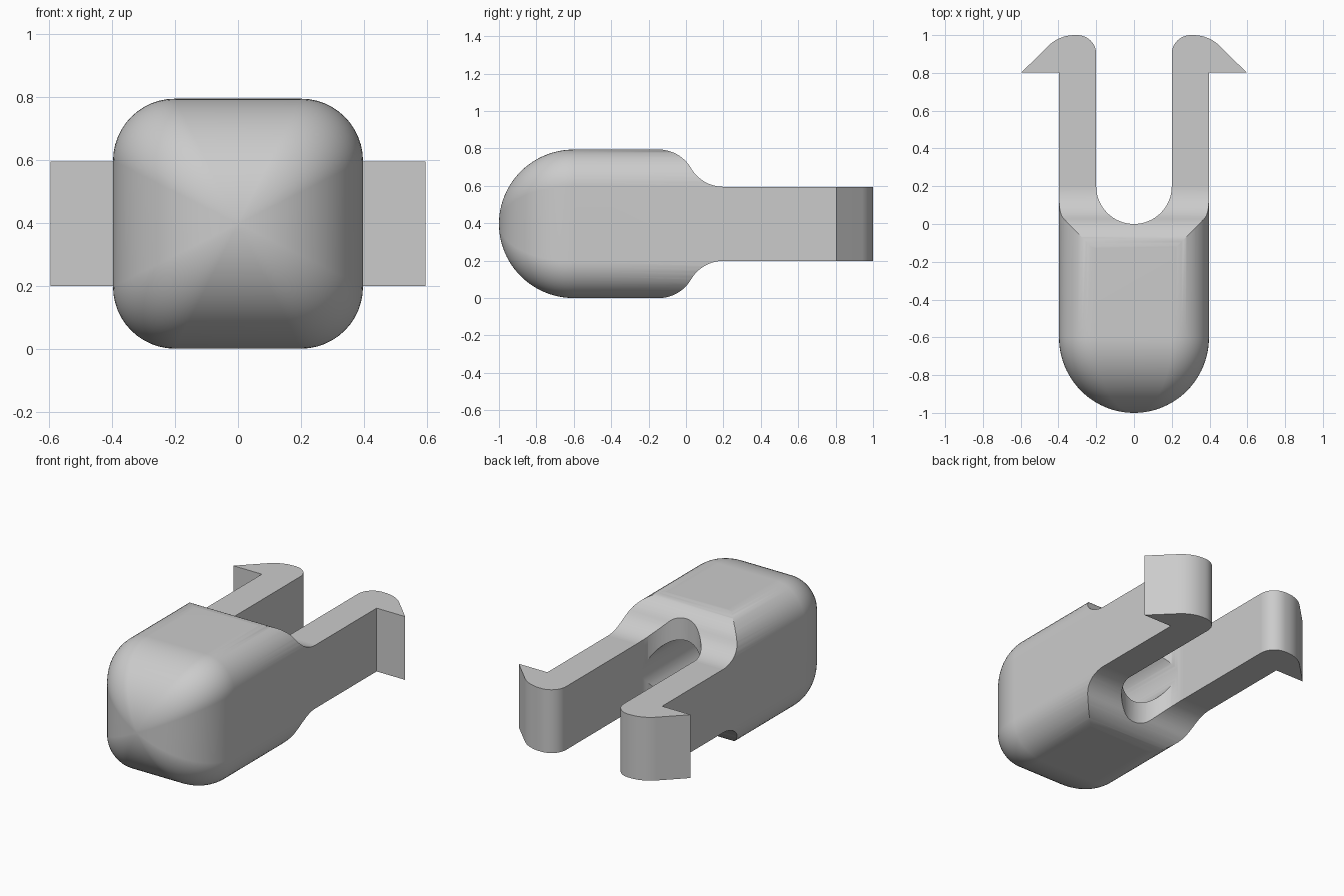
import bpy, bmesh
from math import sin, cos, pi, radians

if "Cube" in bpy.data.objects:
    bpy.data.objects.remove(bpy.data.objects["Cube"])

H = 0.397      # body half width and centre height
R = 0.197      # corner radius of the body section
Q = 0.198      # prong half height
ARC = 0.2      # shoulder, slot and bore radius
NOSE_Y = -0.6  # where the domed nose meets the straight body

grey = bpy.data.materials.new("light_grey")
grey.use_nodes = True
grey.diffuse_color = (0.6, 0.6, 0.6, 1)
grey.node_tree.nodes["Principled BSDF"].inputs["Base Color"].default_value = (0.6, 0.6, 0.6, 1)


def arc(cx, cy, r, start, end, steps):
    """Points on a circle arc, angles in degrees."""
    angles = [radians(start + (end - start) * i / steps) for i in range(steps + 1)]
    return [(cx + r * cos(a), cy + r * sin(a)) for a in angles]


def finish(name, bm):
    bmesh.ops.recalc_face_normals(bm, faces=bm.faces)
    mesh = bpy.data.meshes.new(name)
    bm.to_mesh(mesh)
    bm.free()
    mesh.materials.append(grey)
    obj = bpy.data.objects.new(name, mesh)
    bpy.context.collection.objects.link(obj)
    return obj


def extrude(name, points, place, lo, hi):
    """Solid from an outline; place(u, v, w) maps it into space."""
    bm = bmesh.new()
    low = [bm.verts.new(place(u, v, lo)) for u, v in points]
    high = [bm.verts.new(place(u, v, hi)) for u, v in points]
    bm.faces.new(low)
    bm.faces.new(high)
    for i in range(len(points)):
        j = (i + 1) % len(points)
        bm.faces.new((low[i], low[j], high[j], high[i]))
    return finish(name, bm)


def activate(obj):
    bpy.ops.object.select_all(action='DESELECT')
    obj.select_set(True)
    bpy.context.view_layer.objects.active = obj


def cut(target, tool, operation):
    activate(target)
    mod = target.modifiers.new("cut", 'BOOLEAN')
    mod.operation = operation
    mod.solver = 'EXACT'
    mod.object = tool
    bpy.ops.object.modifier_apply(modifier=mod.name)
    bpy.data.objects.remove(tool)


# Body: a rounded square swept along y, shrinking to a point at the nose
section = []
for k, (sx, sz) in enumerate([(1, 1), (-1, 1), (-1, -1), (1, -1)]):
    section += arc(sx * (H - R), sz * (H - R), R, 90 * k, 90 * k + 90, 12)

bm = bmesh.new()
tip = bm.verts.new((0, -1, H))
steps = 24
stations = [(NOSE_Y - 0.4 * cos(pi / 2 * i / steps), sin(pi / 2 * i / steps))
            for i in range(1, steps + 1)] + [(0.3, 1)]
previous = None
for y, s in stations:
    ring = [bm.verts.new((x * s, y, H + z * s)) for x, z in section]
    for i in range(len(ring)):
        j = (i + 1) % len(ring)
        if previous:
            bm.faces.new((previous[i], previous[j], ring[j], ring[i]))
        else:
            bm.faces.new((tip, ring[j], ring[i]))
    previous = ring
bm.faces.new(previous)
body = finish("body", bm)

# Shoulders: S-curves above and below that thin the body down to the prongs
shoulder = [(-1.2, 0.6), (-0.3, 0.6), (-0.2, H + 0.013)]
shoulder += arc(-0.146, H - ARC, ARC, 82, 30, 10)
shoulder += arc(0.2, Q + ARC, ARC, 210, 270, 12)[1:]
outline = shoulder + [(y, -z) for y, z in reversed(shoulder)]
cut(body, extrude("shoulder_cutter", outline,
                  lambda u, v, w: (w, u, H + v), -0.7, 0.7), 'INTERSECT')

# Round-ended slot between the prongs, and the bore behind it
slot = [(0.2, 0.4), (-0.2, 0.4)] + arc(0, 0.2, ARC, 180, 360, 32)
cut(body, extrude("slot_cutter", slot, lambda u, v, w: (u, v, w), -0.5, 1.5), 'DIFFERENCE')
bore = arc(0, H, 0.196, 0, 360, 48)[:-1]
cut(body, extrude("bore_cutter", bore, lambda u, v, w: (u, w, v), NOSE_Y, 0.19), 'DIFFERENCE')

# Prongs with rounded tips and outward barbs
prong = [(H, 0.2), (H, 0.803), (0.595, 0.803)]
prong += arc(0.314, 0.8, 0.2, 45, 90, 8)
prong += arc(0.3, 0.9, 0.1, 90, 180, 12) + [(0.2, 0.2)]
parts = [body]
for side, name in ((1, "left_prong"), (-1, "right_prong")):
    parts.append(extrude(name, prong, lambda u, v, w: (side * u, v, w), H - Q, H + Q))

# Smooth curved faces, keep hard edges crisp
for part in parts:
    activate(part)
    bpy.ops.object.shade_smooth_by_angle(angle=radians(30))
    weighted = part.modifiers.new("weighted_normals", 'WEIGHTED_NORMAL')
    weighted.keep_sharp = True
